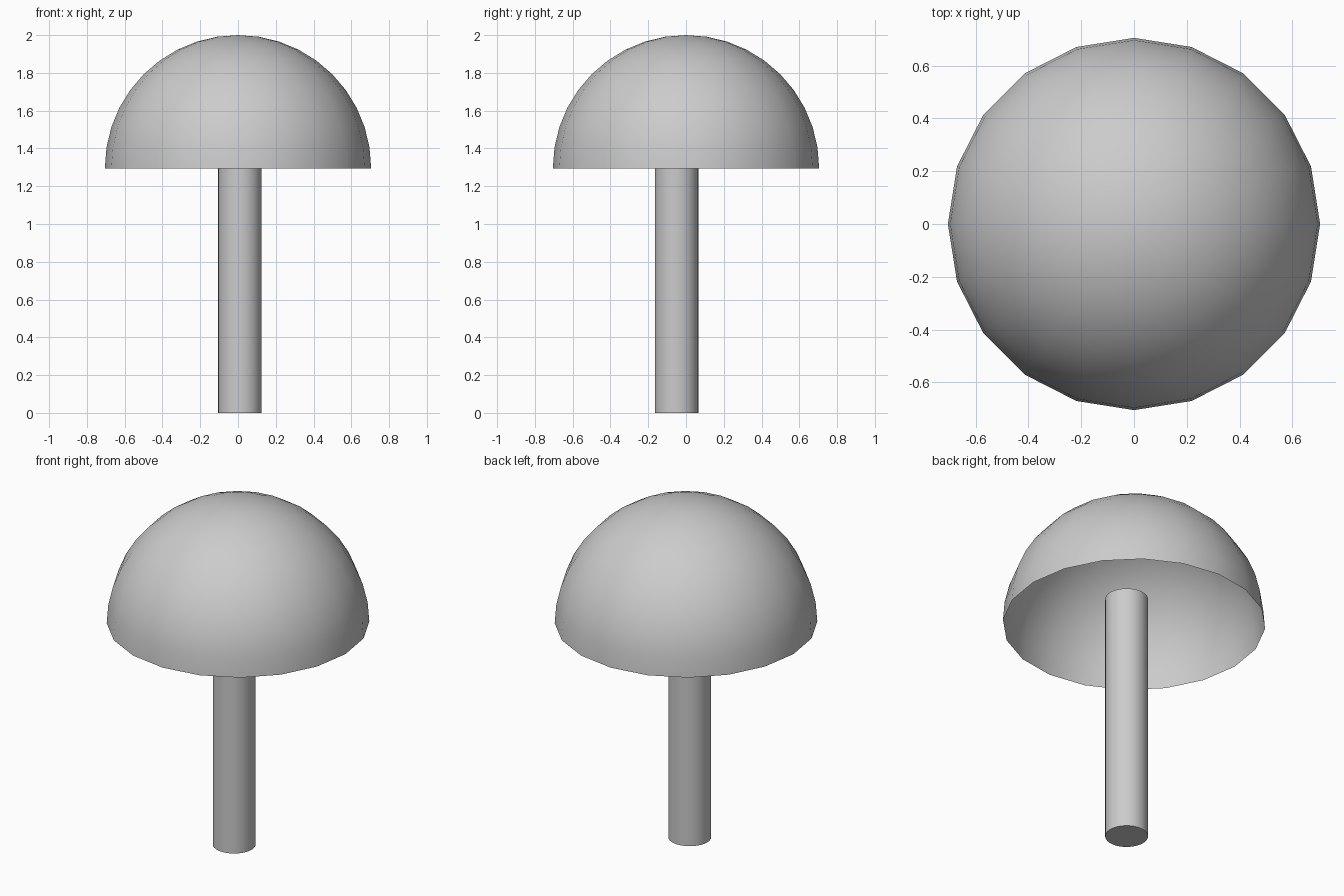
import bpy, bmesh

if "Cube" in bpy.data.objects:
    bpy.data.objects.remove(bpy.data.objects["Cube"])

CAP_RADIUS, CAP_BASE = 0.705, 1.295
STEM_RADIUS, STEM_HEIGHT = 0.115, 1.47

# Cap: open, hollow upper half of a 20-sided sphere
bpy.ops.mesh.primitive_uv_sphere_add(segments=20, ring_count=20, radius=CAP_RADIUS,
                                     location=(0, 0, CAP_BASE))
cap = bpy.context.object
cap.name = "cap"
bm = bmesh.new()
bm.from_mesh(cap.data)
bmesh.ops.delete(bm, geom=[v for v in bm.verts if v.co.z < -0.001], context='VERTS')
bm.to_mesh(cap.data)
bm.free()
bpy.ops.object.shade_smooth()

# Stem: round post slightly off centre, ending inside the hollow cap
bpy.ops.mesh.primitive_cylinder_add(vertices=32, radius=STEM_RADIUS, depth=STEM_HEIGHT,
                                    location=(0.01, -0.05, STEM_HEIGHT / 2))
bpy.context.object.name = "stem"
bpy.ops.object.shade_smooth_by_angle()
